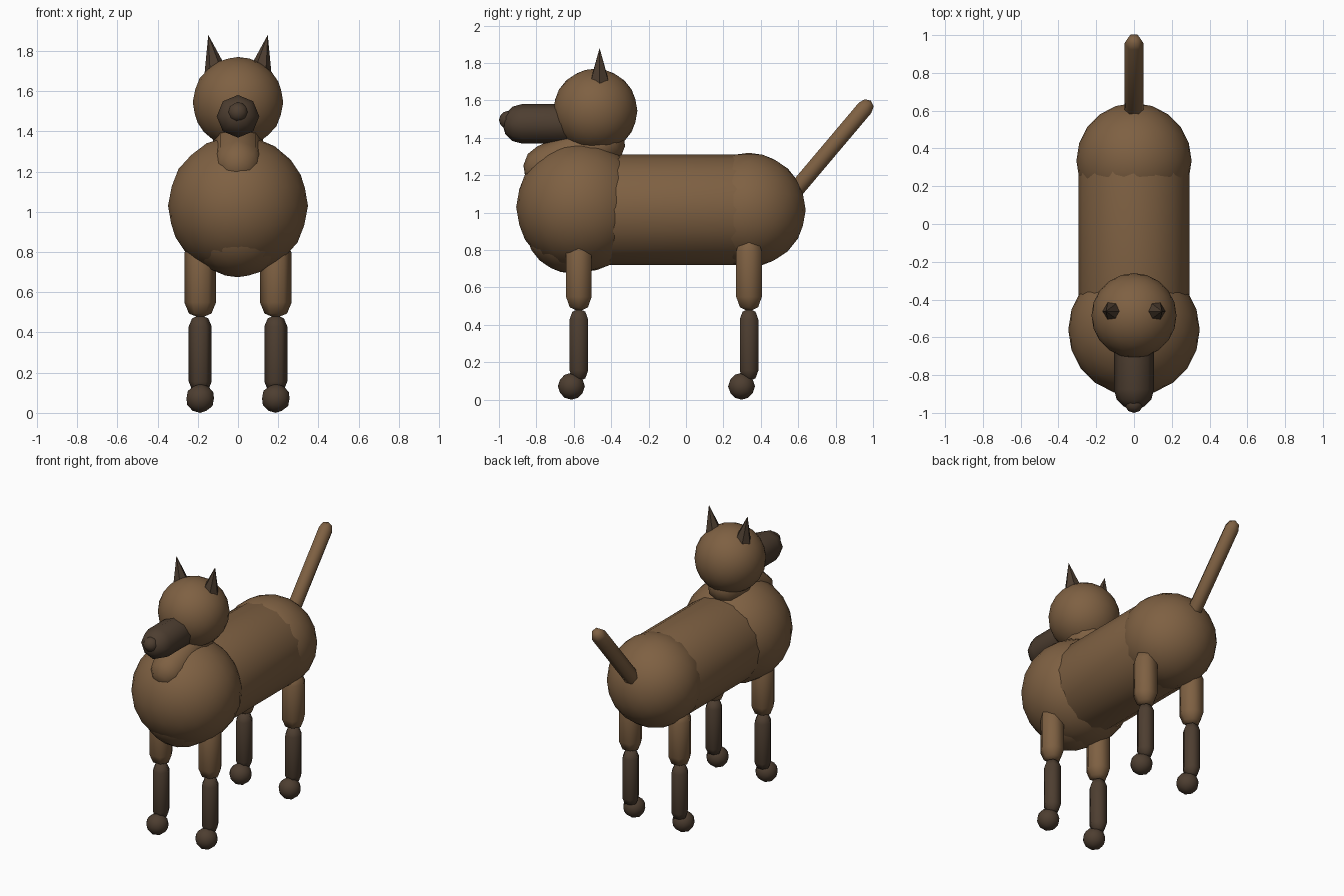
import bpy
import bmesh
import math
from mathutils import Vector

cube = bpy.data.objects.get("Cube")
if cube:
    bpy.data.objects.remove(cube, do_unlink=True)


def material(name, rgb):
    mat = bpy.data.materials.new(name)
    mat.use_nodes = True
    mat.diffuse_color = (*rgb, 1)
    mat.node_tree.nodes["Principled BSDF"].inputs["Base Color"].default_value = (*rgb, 1)
    return mat


brown = material("brown_fur", (0.21, 0.118, 0.055))
dark = material("dark_fur", (0.075, 0.048, 0.03))


def finish(bm, name, mat, smooth=True):
    bmesh.ops.recalc_face_normals(bm, faces=bm.faces[:])
    mesh = bpy.data.meshes.new(name)
    bm.to_mesh(mesh)
    bm.free()
    mesh.materials.append(mat)
    for poly in mesh.polygons:
        poly.use_smooth = smooth
    obj = bpy.data.objects.new(name, mesh)
    bpy.context.collection.objects.link(obj)
    return obj


def ball(name, centre, radius, mat, detail=3):
    bm = bmesh.new()
    bmesh.ops.create_icosphere(bm, subdivisions=detail, radius=radius)
    bmesh.ops.translate(bm, verts=bm.verts[:], vec=centre)
    return finish(bm, name, mat)


def lathe(name, start, end, profile, sides, mat, smooth=True):
    """Sweep (distance, radius) pairs around the line from start to end."""
    start, axis = Vector(start), (Vector(end) - Vector(start)).normalized()
    # First ring vertex always points along x
    across = Vector((1, 0, 0))
    across = (across - axis * across.dot(axis)).normalized()
    other = axis.cross(across)
    bm = bmesh.new()
    rings = []
    for dist, radius in profile:
        count = sides if radius > 1e-5 else 1
        rings.append([bm.verts.new(start + axis * dist + radius * (
            across * math.cos(math.tau * i / sides) + other * math.sin(math.tau * i / sides)))
            for i in range(count)])
    for low, high in zip(rings, rings[1:]):
        for i in range(sides):
            j = (i + 1) % sides
            corners = [low[i % len(low)], low[j % len(low)], high[j % len(high)], high[i % len(high)]]
            bm.faces.new(list(dict.fromkeys(corners)))
    if len(rings[0]) > 1:
        bm.faces.new(rings[0][::-1])
    return finish(bm, name, mat, smooth)


def capsule(name, start, end, radius, sides, mat, steps=3):
    """Rod with round caps; start and end are the cap centres."""
    length = (Vector(end) - Vector(start)).length
    angles = [math.pi / 2 * i / steps for i in range(steps + 1)]
    profile = [(-radius * math.cos(a), radius * math.sin(a)) for a in angles]
    profile += [(length - d, r) for d, r in reversed(profile)]
    return lathe(name, start, end, profile, sides, mat)


# Body
capsule("torso", (0, -0.54, 1.015), (0, 0.31, 1.015), 0.295, 16, brown)
ball("hindquarters", (0, 0.335, 1.015), 0.305, brown)
ball("chest", (0, -0.56, 1.03), 0.348, brown)
ball("brisket", (0, -0.61, 0.925), 0.25, brown)
capsule("neck", (0, -0.745, 1.24), (0, -0.45, 1.37), 0.125, 8, brown)
capsule("tail", (0, 0.56, 1.09), (0, 0.957, 1.56), 0.05, 6, brown, steps=2)

# Head
ball("head", (0, -0.485, 1.545), 0.225, brown)
capsule("muzzle", (0, -0.875, 1.475), (0, -0.55, 1.475), 0.106, 8, dark)
ball("nose", (0, -0.95, 1.495), 0.05, dark, 2)

# Ears and legs
for side, s in (("left", 1), ("right", -1)):
    lathe(side + "_ear", (s * 0.108, -0.462, 1.685), (s * 0.148, -0.462, 1.88),
          [(0, 0.055), (0.02, 0.055), (0.199, 0)], 6, dark, smooth=False)
    x = s * 0.188
    for place, y in (("front", -0.573), ("rear", 0.337)):
        name = side + "_" + place
        capsule(name + "_upper_leg", (x, y, 0.55), (x, y, 0.795), 0.079, 6, brown, steps=2)
        capsule(name + "_lower_leg", (x, y, 0.155), (x, y, 0.43), 0.057, 6, dark, steps=2)
        ball(name + "_paw", (x, y - 0.04, 0.072), 0.072, dark, 2)
